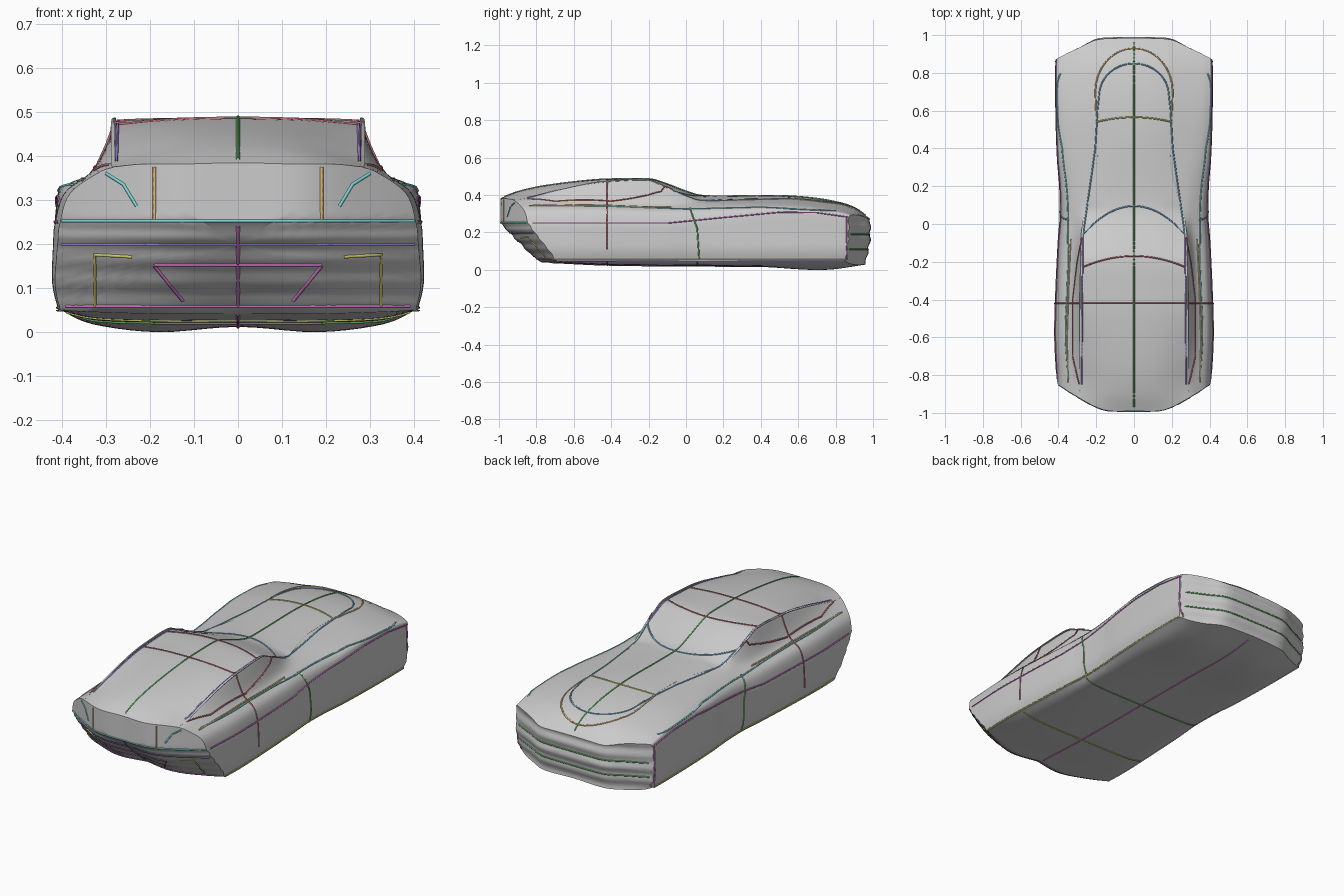
import bpy, bmesh, math
from mathutils import Vector
from mathutils.bvhtree import BVHTree

if "Cube" in bpy.data.objects:
    bpy.data.objects.remove(bpy.data.objects["Cube"])


def curve_at(t, y):
    """Smooth interpolation of a list of (position, value) pairs."""
    y = min(max(y, t[0][0]), t[-1][0])
    i = max(k for k in range(len(t) - 1) if t[k][0] <= y)

    def slope(k):
        a, b = t[max(k - 1, 0)], t[min(k + 1, len(t) - 1)]
        return (b[1] - a[1]) / (b[0] - a[0])
    (y0, v0), (y1, v1) = t[i], t[i + 1]
    h = y1 - y0
    s = (y - y0) / h
    return (v0 * (2*s**3 - 3*s*s + 1) + v1 * (3*s*s - 2*s**3)
            + h * slope(i) * (s**3 - 2*s*s + s) + h * slope(i + 1) * (s**3 - s*s))


# Lengthwise profiles of the body
TOP = [(-1, .38), (-.9, .418), (-.75, .451), (-.5, .481), (-.35, .487), (-.19, .486), (-.13, .47),
       (.02, .414), (.08, .398), (.2, .395), (.5, .397), (.7, .382), (.85, .352), (.92, .322), (.98, .275)]
EDGE_Z = [(-1, .37), (-.85, .384), (-.7, .42), (-.5, .461), (-.35, .474), (-.2, .477), (-.14, .455),
          (.02, .385), (.08, .37), (.3, .376), (.6, .376), (.75, .36), (.85, .34),
          (.92, .31), (.98, .268)]
EDGE_X = [(-1, .27), (-.85, .28), (-.1, .275), (.1, .25), (.3, .205), (.6, .2), (1, .19)]
SHOULDER = [(-1, .36), (-.5, .366), (0, .352), (.4, .356), (.6, .353), (.8, .328),
            (.9, .3), (.98, .265)]
BELT = [(-1, .25), (-.1, .25), (.2, .28), (.45, .307), (.7, .307), (.87, .284), (.98, .25)]
WIDTH = [(-1, .4), (-.83, .405), (-.6, .416), (-.4, .412), (-.1, .398), (.05, .387),
         (.2, .39), (.35, .402), (.6, .41), (.85, .41), (.98, .4)]
FLOOR = [(-1, .045), (-.75, .04), (-.4, .025), (.4, .018), (.75, .012), (.98, .035)]
NOSE = [(0, 0), (.13, 0), (.2, .02), (.3, .075), (.38, .125), (.42, .155)]
TAIL = [(0, 0), (.1, 0), (.2, .008), (.28, .05), (.35, .083), (.42, .12)]


def section(y, n=5):
    """Closed cross-section at y, from floor centre up one side and back."""
    f, w, b = curve_at(FLOOR, y), curve_at(WIDTH, y), curve_at(BELT, y)
    s, top = curve_at(SHOULDER, y), curve_at(TOP, y)
    ex, ez = curve_at(EDGE_X, y), curve_at(EDGE_Z, y)
    dip = .012 * math.exp(-((y - .72) / .25) ** 2)
    sill, edge = (w - .008, .05), (ex, ez)
    c = [(0, f), (.18, f - dip), (.33, f + .006), sill, sill, (w + .006, .11), (w + .004, .2),
         (w, b), (w - .022, b + (s - b) * .58), (w - .085, s), edge]
    if y < .1:
        c.append(edge)
    else:
        c.append((ex - .015, ez + (top - ez) * .25))
    c += [(ex * .5, ez + (top - ez) * .8), (0, top)]
    ext = [(-c[1][0], c[1][1])] + c + [(-c[-2][0], c[-2][1])]
    half = []
    for i in range(1, len(ext) - 2):
        p = [Vector(q) for q in ext[i - 1:i + 3]]
        for k in range(n):
            t = k / n
            half.append(.5 * (2*p[1] + (p[2] - p[0]) * t + (2*p[0] - 5*p[1] + 4*p[2] - p[3]) * t*t
                              + (3*p[1] - p[0] - 3*p[2] + p[3]) * t**3))
    half.append(Vector(c[-1]))
    return half + [Vector((-q.x, q.y)) for q in half[-2:0:-1]]


def front_y(x, z):
    d = max(0, .25 - z)
    ripple = .004 * math.sin(d * 125)
    return -.99 + curve_at(NOSE, abs(x)) + (.95 * d + .9 * d * d) * (1 - .8 * abs(x)) + ripple


def rear_y(x, z):
    return (.985 - curve_at(TAIL, abs(x)) - .2 * max(0, .16 - z)
            + .004 * math.sin(z * 90))


def ring(u):
    base = section(-1 + 2 * u)
    out = []
    for i, q in enumerate(base):
        for _ in range(2):
            y = front_y(q.x, q.y) * (1 - u) + rear_y(q.x, q.y) * u
            q = section_cached(round(y, 3))[i]
        out.append((q.x, y, q.y))
    return out


cache = {}


def section_cached(y):
    if y not in cache:
        cache[y] = section(y)
    return cache[y]


# Body shell: lofted rings, with each end closed by shrinking rings
N = 90
rings = [ring(i / N) for i in range(N + 1)]


def cap(end, fy):
    out = []
    for k in range(1, 13):
        s = 1 - k / 12.5
        pts = [(x * s, .2 + (z - .2) * s) for x, _, z in end]
        out.append([(x, fy(x, z), z) for x, z in pts])
    return out


rings = cap(rings[0], front_y)[::-1] + rings + cap(rings[-1], rear_y)
bm = bmesh.new()
rows = [[bm.verts.new(p) for p in r] for r in rings]
M = len(rows[0])
for a, b in zip(rows, rows[1:]):
    for i in range(M):
        j = (i + 1) % M
        bm.faces.new((a[i], a[j], b[j], b[i]))
bm.faces.new(rows[0])
bm.faces.new(rows[-1])
bmesh.ops.remove_doubles(bm, verts=bm.verts[:], dist=.0003)
bmesh.ops.recalc_face_normals(bm, faces=bm.faces[:])
mesh = bpy.data.meshes.new("car_body")
bm.to_mesh(mesh)
tree = BVHTree.FromBMesh(bm)
bm.free()
body = bpy.data.objects.new("car_body", mesh)
bpy.context.collection.objects.link(body)
bpy.context.view_layer.objects.active = body
body.select_set(True)
bpy.ops.object.shade_smooth_by_angle(angle=math.radians(35))

# Thin coloured feature lines laid onto the shell
VIEWS = {"top": lambda a, b: ((a, b, 2), (0, 0, -1)), "under": lambda a, b: ((a, b, -2), (0, 0, 1)),
         "front": lambda a, b: ((a, -3, b), (0, 1, 0)), "rear": lambda a, b: ((a, 3, b), (0, -1, 0)),
         "side": lambda a, b: ((2, a, b), (-1, 0, 0))}


def line(name, view, pts, color, mirror=False):
    path = []
    for p, q in zip(pts, pts[1:]):
        p, q = Vector(p), Vector(q)
        n = max(2, int((q - p).length / .02))
        path += [p.lerp(q, k / n) for k in range(n)]
    path.append(Vector(pts[-1]))
    hits = [tree.ray_cast(Vector(o), Vector(d))[0] for o, d in (VIEWS[view](*p) for p in path)]
    hits = [h for h in hits if h]
    cu = bpy.data.curves.new(name, "CURVE")
    cu.dimensions = "3D"
    cu.bevel_depth, cu.bevel_resolution = .004, 1
    for sx in ((1, -1) if mirror else (1,)):
        sp = cu.splines.new("POLY")
        sp.points.add(len(hits) - 1)
        for pt, h in zip(sp.points, hits):
            pt.co = (h.x * sx, h.y, h.z, 1)
    mat = bpy.data.materials.new(name)
    mat.diffuse_color = (*color, 1)
    mat.use_nodes = True
    mat.node_tree.nodes["Principled BSDF"].inputs["Base Color"].default_value = mat.diffuse_color
    cu.materials.append(mat)
    bpy.context.collection.objects.link(bpy.data.objects.new(name, cu))


def arch(width, straight, end):
    """Half of a rounded loop end, from the side to the middle."""
    return [(width * math.cos(t * math.pi / 16), straight + (end - straight) * math.sin(t * math.pi / 16))
            for t in range(9)]


GREEN, RED, BLUE, PURPLE = (.15, .5, .15), (.5, .15, .17), (.2, .45, .65), (.35, .25, .7)
PINK, CYAN, OLIVE, ORANGE = (.65, .2, .6), (.2, .65, .65), (.6, .6, .15), (.75, .5, .2)
span = [i / 20 for i in range(-20, 21)]
line("centre_line", "top", [(0, -.97), (0, .96)], GREEN)
line("roof_cross_line", "top", [(-.4, -.42), (.4, -.42)], RED)
line("door_front_line", "side", [(-.42, .11), (-.42, .36)], RED, True)
line("windscreen_top", "top", [(.275 * s, -.17 - .06 * s * s) for s in span], RED)
line("windscreen_base", "top", [(.27 * s, .095 - .15 * s * s) for s in span], BLUE)
line("roof_edge", "top", [(.276, -.85), (.274, -.45), (.271, -.07)], PURPLE, True)
line("window_lower_edge", "top", [(.29, -.85), (.325, -.7), (.325, -.4), (.3, -.2), (.275, -.07)], RED, True)
line("shoulder_edge", "top", [(.35, -.84), (.355, -.6), (.345, -.3), (.335, -.08)], ORANGE, True)
line("deck_side_edge", "top", [(.272, -.07), (.24, .15), (.205, .4), (.193, .6)] + arch(.185, .68, .85), BLUE, True)
line("deck_outer_edge", "top", [(.2, .57)] + arch(.205, .7, .93), ORANGE, True)
line("deck_cross_line", "top", [(.2 * s, .565 - .025 * s * s) for s in span], OLIVE)
line("shoulder_line", "side", [(-.82, .345), (-.4, .34), (0, .325), (.4, .335), (.8, .315)], CYAN, True)
line("belt_line", "side", [(-.82, .25), (-.1, .25), (.2, .28), (.5, .308), (.7, .306), (.87, .282)], PINK, True)
line("door_rear_line", "side", [(.07, .06), (.06, .22), (.02, .33)], GREEN, True)
line("sill_line", "side", [(-.7, .055), (.86, .055)], OLIVE, True)
line("floor_centre_line", "under", [(0, -.73), (0, .93)], PINK)
line("floor_rear_cross", "under", [(-.37, .06), (.37, .06)], GREEN)
line("floor_front_cross", "under", [(-.39, -.42), (.39, -.42)], OLIVE)
line("bumper_top_line", "front", [(-.4, .252), (.4, .252)], CYAN)
line("bumper_mid_line", "front", [(-.4, .198), (.4, .198)], PURPLE)
line("grille_line", "front", [(-.19, .152), (.19, .152)], PINK)
line("front_lower_line", "front", [(-.39, .058), (.39, .058)], PINK)
line("front_centre_line", "front", [(0, .06), (0, .24)], PINK)
line("nose_panel_side", "front", [(.19, .252), (.19, .375)], ORANGE, True)
line("headlamp_edge", "front", [(.23, .285), (.26, .335), (.3, .36)], CYAN, True)
line("intake_edge", "front", [(.19, .15), (.125, .07)], PINK, True)
line("lamp_edge", "front", [(.24, .17), (.325, .175), (.325, .06)], OLIVE, True)
line("rear_panel_line", "rear", [(-.39, .19), (.39, .19)], GREEN)
line("rear_lower_line", "rear", [(-.39, .11), (.39, .11)], GREEN)
line("tail_corner", "side", [(.86, .06), (.86, .28)], PINK, True)
